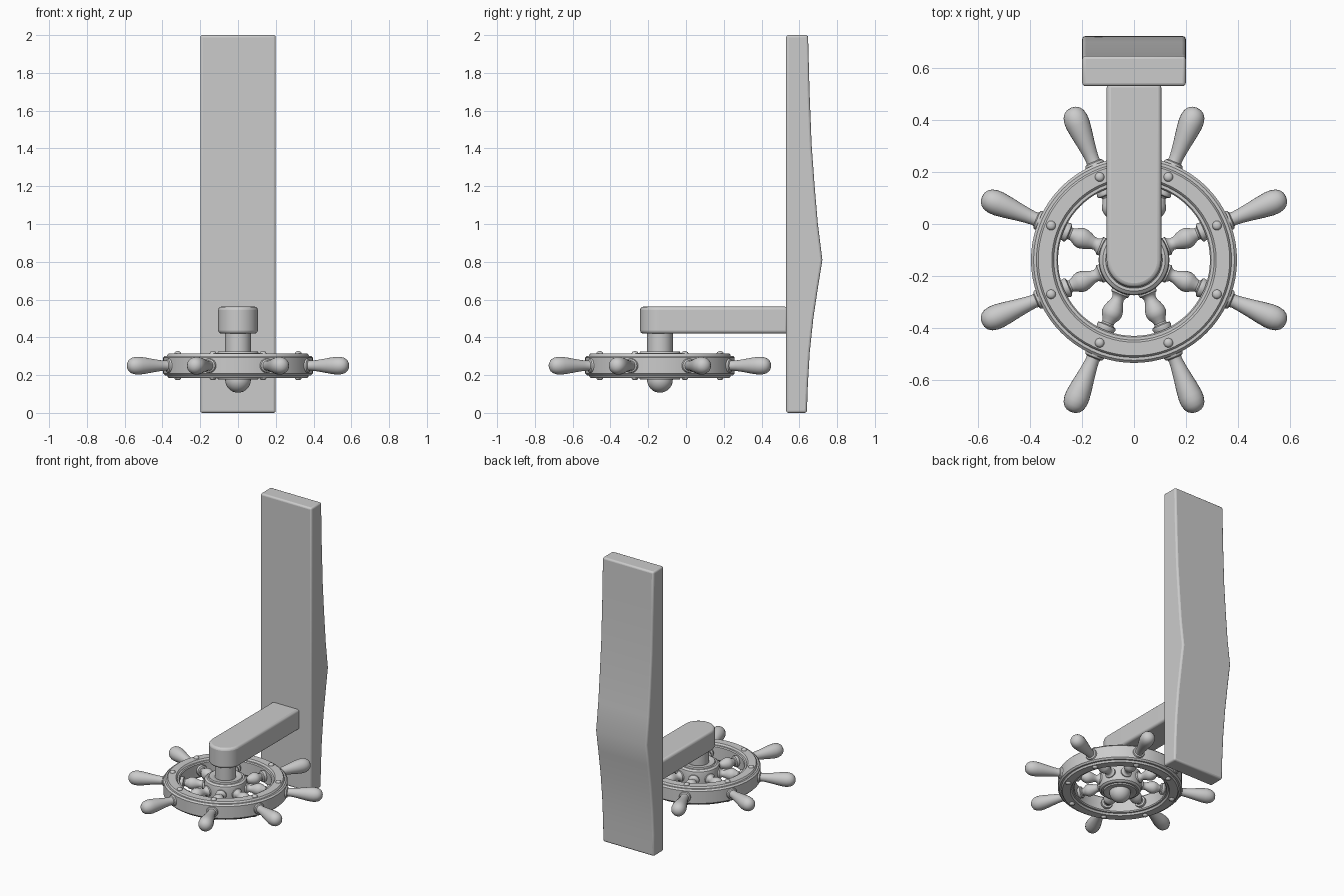
import bpy, bmesh, math
from mathutils import Matrix, Vector

if "Cube" in bpy.data.objects:
    bpy.data.objects.remove(bpy.data.objects["Cube"])

CY, CZ = -0.138, 0.25          # wheel centre
HUB = Matrix.Translation((0, CY, CZ))


def finish(name, bm, matrix=None, bevel=0, angle=35):
    bmesh.ops.recalc_face_normals(bm, faces=bm.faces[:])
    me = bpy.data.meshes.new(name)
    bm.to_mesh(me)
    bm.free()
    ob = bpy.data.objects.new(name, me)
    bpy.context.collection.objects.link(ob)
    if matrix:
        ob.matrix_world = matrix
    if bevel:
        m = ob.modifiers.new("bevel", 'BEVEL')
        m.width, m.segments, m.limit_method = bevel, 3, 'ANGLE'
        m.angle_limit = math.radians(40)
    bpy.ops.object.select_all(action='DESELECT')
    ob.select_set(True)
    bpy.context.view_layer.objects.active = ob
    bpy.ops.object.shade_smooth_by_angle(angle=math.radians(angle))
    return ob


def lathe(name, profile, matrix, segs=32, closed=False):
    """Spin (radius, height) points around local z."""
    bm = bmesh.new()
    vs = [bm.verts.new((r, 0, z)) for r, z in profile]
    for a, b in zip(vs, vs[1:]):
        bm.edges.new((a, b))
    if closed:
        bm.edges.new((vs[-1], vs[0]))
    bmesh.ops.spin(bm, geom=bm.verts[:] + bm.edges[:], cent=(0, 0, 0),
                   axis=(0, 0, 1), angle=math.tau, steps=segs, use_duplicate=False)
    bmesh.ops.remove_doubles(bm, verts=bm.verts[:], dist=0.0001)
    return finish(name, bm, matrix)


def prism(name, outline, depth, bevel):
    """Extrude a flat outline along the depth vector."""
    bm = bmesh.new()
    f = bm.faces.new([bm.verts.new(p) for p in outline])
    ext = bmesh.ops.extrude_face_region(bm, geom=[f])["geom"]
    bmesh.ops.translate(bm, vec=Vector(depth),
                        verts=[e for e in ext if isinstance(e, bmesh.types.BMVert)])
    return finish(name, bm, bevel=bevel)


# Upright board with a keeled back
back = [(0.64, 0), (0.645, 0.15), (0.655, 0.32), (0.674, 0.5), (0.698, 0.66),
        (0.722, 0.81), (0.698, 1.0), (0.681, 1.2), (0.665, 1.42), (0.654, 1.7), (0.646, 2)]
prism("board", [(-0.199, y, z) for y, z in [(0.53, 0)] + back + [(0.53, 2)]],
      (0.398, 0, 0), 0.012)

# Arm with a rounded end
R = 0.105
arc = [(R * math.cos(a), CY + R * math.sin(a), 0.42)
       for a in [math.pi + math.pi * i / 24 for i in range(25)]]
prism("arm", [(R, 0.54, 0.42), (-R, 0.54, 0.42)] + arc, (0, 0, 0.142), 0.016)

# Axle between arm and hub
lathe("axle", [(0, 0.0), (0.068, 0.0), (0.068, 0.19), (0, 0.19)], HUB, 40)

# Wheel rim: half profile mirrored about its middle plane
half = [(0.292, 0.045), (0.297, 0.052), (0.308, 0.052), (0.312, 0.06), (0.316, 0.064),
        (0.368, 0.064), (0.372, 0.06), (0.375, 0.052), (0.386, 0.052), (0.396, 0.042)]
lathe("rim", half + [(r, -z) for r, z in reversed(half)], HUB, 72, True)

# Hub with stepped flanges
hub = [(0, 0.07), (0.07, 0.07), (0.076, 0.074), (0.105, 0.074), (0.109, 0.066),
       (0.12, 0.066), (0.133, 0.056), (0.136, 0.044)]
lathe("hub", hub + [(r, -z) for r, z in reversed(hub)], HUB, 56)

# Ball cap under the hub
ball = [(0.068 * math.sin(math.pi * i / 16), -0.075 - 0.068 * math.cos(math.pi * i / 16))
        for i in range(17)]
lathe("ball_cap", ball, HUB, 32)

# Spokes, handles and rivets, eight of each
spoke = [(0, 0.10), (0.036, 0.10), (0.036, 0.142), (0.028, 0.148), (0.023, 0.158),
         (0.025, 0.172), (0.033, 0.190), (0.039, 0.208), (0.040, 0.222), (0.036, 0.236),
         (0.027, 0.250), (0.023, 0.262), (0.025, 0.268), (0.036, 0.272), (0.038, 0.279),
         (0.036, 0.285), (0.036, 0.31), (0, 0.31)]
handle = [(0, 0.38), (0.038, 0.38), (0.038, 0.398), (0.035, 0.404), (0.027, 0.408),
          (0.026, 0.418), (0.029, 0.445), (0.035, 0.485), (0.042, 0.525), (0.047, 0.562),
          (0.047, 0.585), (0.042, 0.606), (0.032, 0.621), (0.018, 0.630), (0, 0.633)]
rivet = [(0.018, 0.056), (0.018, 0.066), (0.015, 0.072), (0.009, 0.076), (0, 0.077)]
for k in range(8):
    turn = HUB @ Matrix.Rotation(math.radians(22.5 + 45 * k), 4, 'Z')
    radial = turn @ Matrix.Rotation(math.pi / 2, 4, 'Y')
    lathe(f"spoke_{k + 1}", spoke, radial, 24)
    lathe(f"handle_{k + 1}", handle, radial, 24)
    for side, flip in (("top", 0), ("bottom", math.pi)):
        lathe(f"rivet_{side}_{k + 1}", rivet,
              turn @ Matrix.Translation((0.345, 0, 0)) @ Matrix.Rotation(flip, 4, 'X'), 16)
